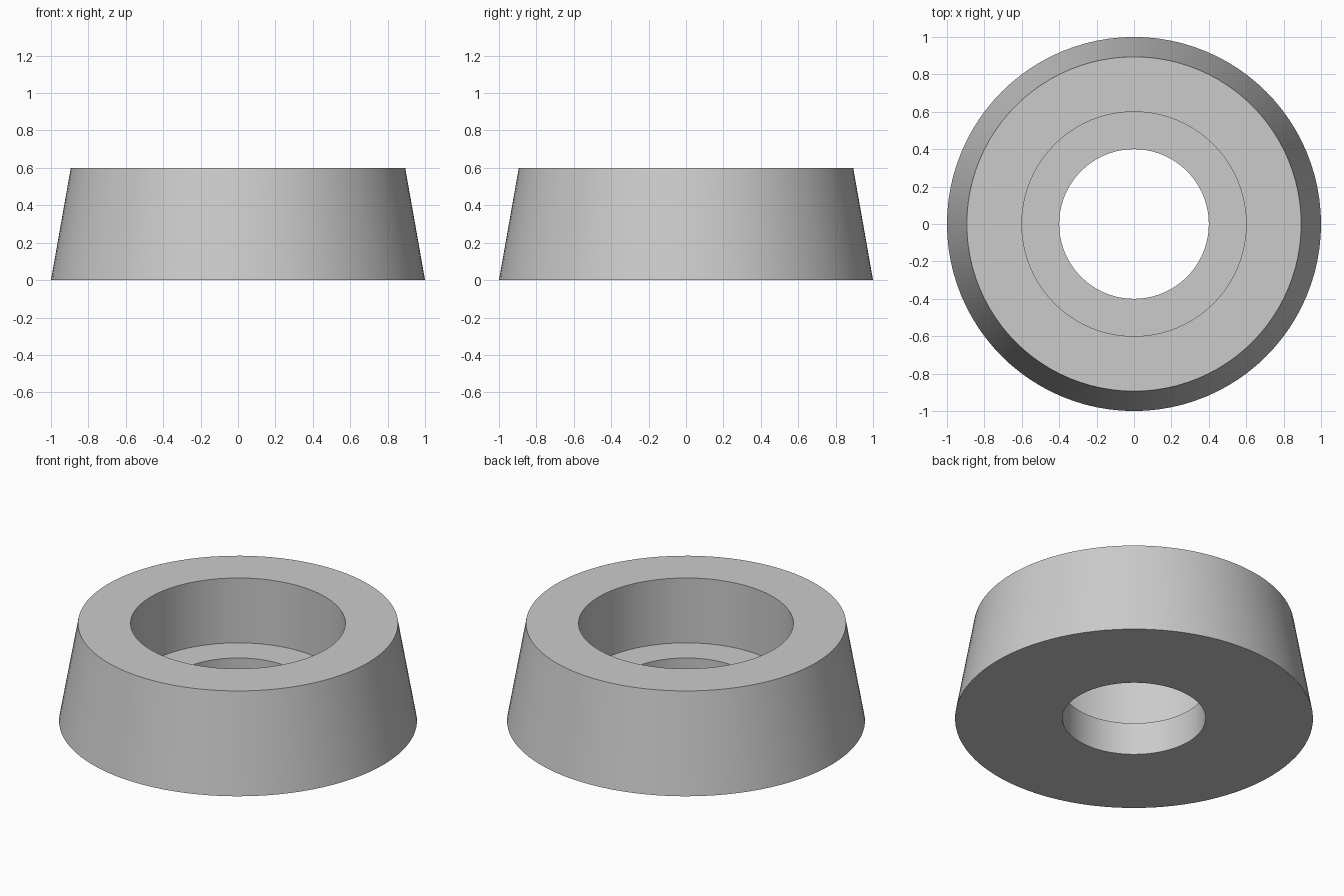
import bpy
import bmesh
import math

SEGMENTS = 96

cube = bpy.data.objects.get("Cube")
if cube:
    bpy.data.objects.remove(cube, do_unlink=True)

# Plain grey material
grey = bpy.data.materials.new("grey")
grey.use_nodes = True
colour = (0.6, 0.6, 0.6, 1)
grey.diffuse_color = colour
grey.node_tree.nodes["Principled BSDF"].inputs["Base Color"].default_value = colour

# Closed section (radius, height): tapered wall, wide counterbore, narrow through hole
profile = [(1, 0), (0.894, 0.6), (0.6, 0.6), (0.6, 0.2), (0.4, 0.2), (0.4, 0)]

# Revolve the section into a tapered bushing
bm = bmesh.new()
rings = []
for radius, height in profile:
    ring = bmesh.ops.create_circle(bm, segments=SEGMENTS, radius=radius)["verts"]
    for v in ring:
        v.co.z = height
    rings.append(ring)
for lower, upper in zip(rings, rings[1:] + rings[:1]):
    for i in range(SEGMENTS):
        j = (i + 1) % SEGMENTS
        bm.faces.new((lower[i], lower[j], upper[j], upper[i]))
bmesh.ops.recalc_face_normals(bm, faces=bm.faces)

mesh = bpy.data.meshes.new("tapered_bushing")
bm.to_mesh(mesh)
bm.free()
mesh.materials.append(grey)
bushing = bpy.data.objects.new("tapered_bushing", mesh)
bpy.context.collection.objects.link(bushing)

# Smooth round walls with crisp rims
bpy.ops.object.select_all(action="DESELECT")
bushing.select_set(True)
bpy.context.view_layer.objects.active = bushing
bpy.ops.object.shade_smooth_by_angle(angle=math.radians(30))
